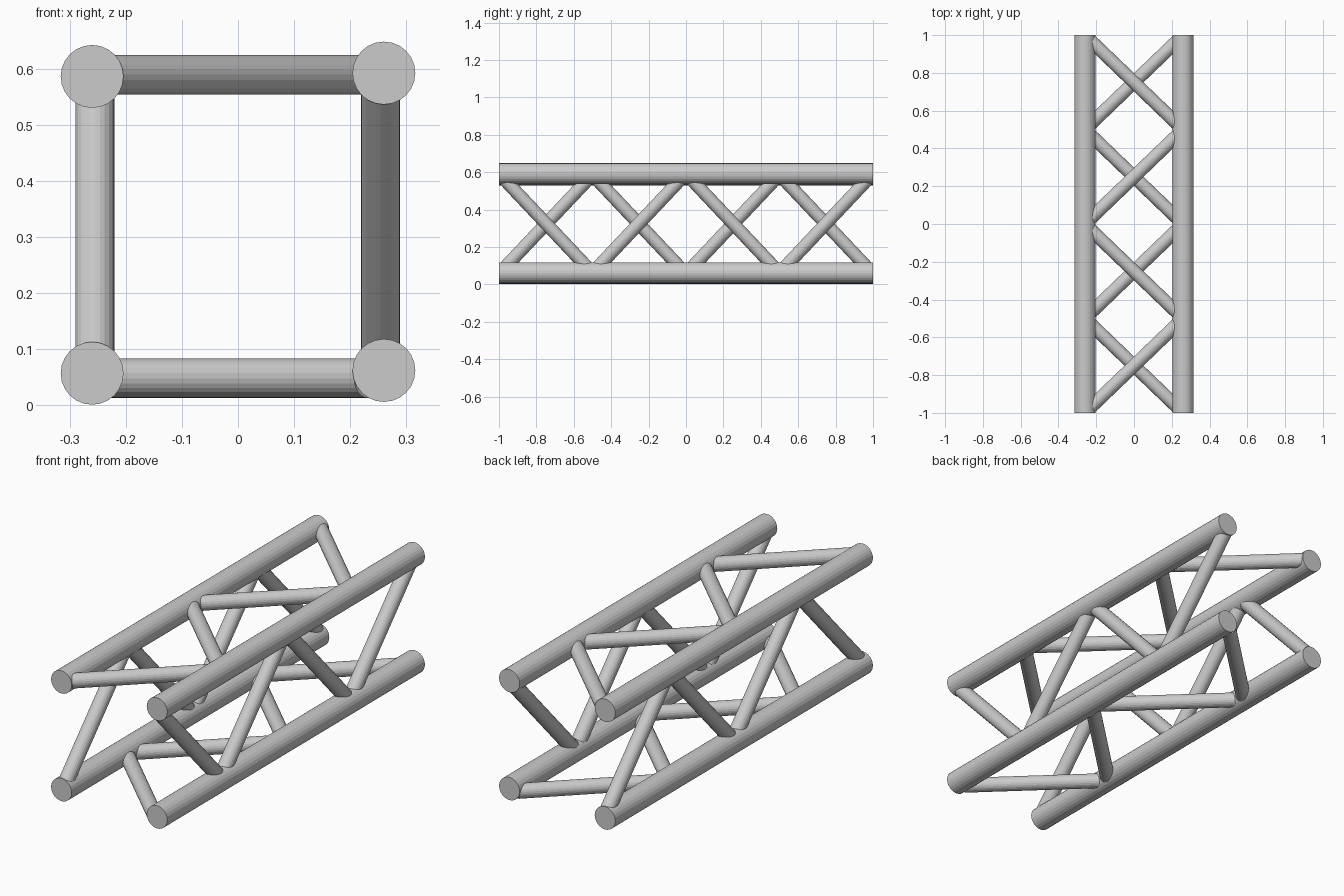
import bpy
from mathutils import Vector

cube = bpy.data.objects.get("Cube")
if cube:
    bpy.data.objects.remove(cube, do_unlink=True)

CHORD_R, BRACE_R = 0.056, 0.035
SIDES = 24
TRIM = 0.04  # keeps brace ends buried inside the chords


def tube(name, start, end, radius):
    """Capped cylinder running between two points."""
    start, end = Vector(start), Vector(end)
    axis = end - start
    bpy.ops.mesh.primitive_cylinder_add(
        vertices=SIDES, radius=radius, depth=axis.length,
        location=(start + end) / 2,
        rotation=axis.to_track_quat('Z', 'Y').to_euler())
    obj = bpy.context.object
    obj.name = name
    return obj


def lacing(name, odd_point, even_point):
    """Zigzag of four diagonals; each argument maps y to a point on a chord."""
    for i in range(4):
        y0 = -1 + i / 2
        first, second = (odd_point, even_point) if i % 2 == 0 else (even_point, odd_point)
        a, b = Vector(first(y0)), Vector(second(y0 + 0.5))
        inset = (b - a).normalized() * TRIM
        tube(f"{name}_{i + 1}", a + inset, b - inset, BRACE_R)


# Four long chords
chords = {
    "bottom_right_chord": (-0.26, 0.057),
    "bottom_left_chord": (0.26, 0.062),
    "top_right_chord": (-0.26, 0.586),
    "top_left_chord": (0.26, 0.592),
}
for name, (x, z) in chords.items():
    tube(name, (x, -1, z), (x, 1, z), CHORD_R)

# Horizontal lacing on the top and bottom faces
for name, z, side in (("top_brace", 0.589, -1), ("bottom_brace", 0.048, 1)):
    lacing(name,
           lambda y, s=side, z=z: (0.26 * s, y, z),
           lambda y, s=side, z=z: (-0.26 * s, y, z))

# Upright lacing on the two side faces
for name, x, low, high in (("left_brace", 0.254, 0.592, 0.062),
                           ("right_brace", -0.255, 0.057, 0.586)):
    lacing(name,
           lambda y, x=x, z=low: (x, y, z),
           lambda y, x=x, z=high: (x, y, z))
